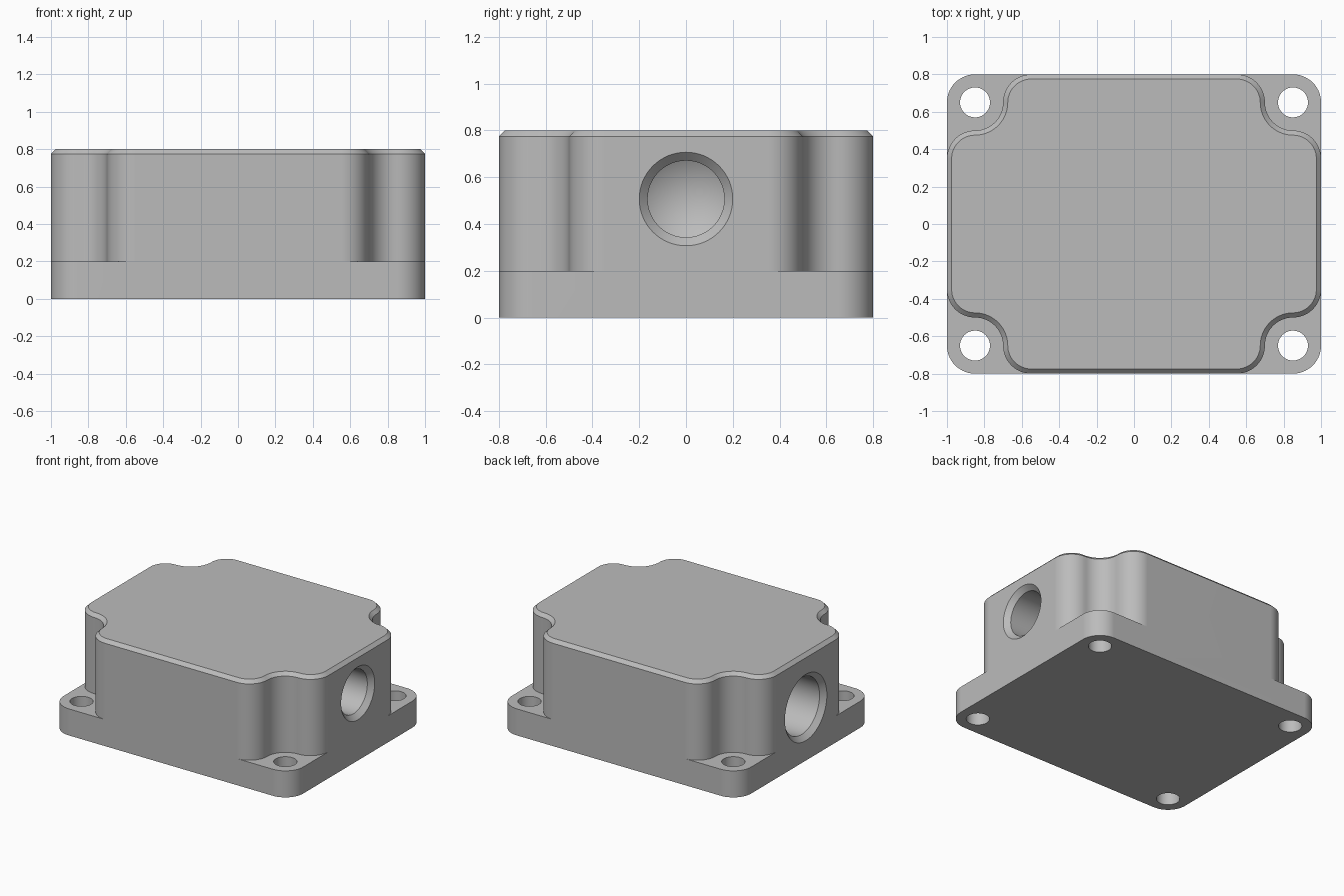
import bpy
import bmesh
from math import cos, sin, pi, radians

cube = bpy.data.objects.get("Cube")
if cube:
    bpy.data.objects.remove(cube, do_unlink=True)

HX, HY = 1.0, 0.8             # half length and half width
BASE, TOP = 0.2, 0.8          # flange height, full height
R = 0.15                      # corner and boss radius
BEVEL = 0.025
BOLT_X, BOLT_Y = HX - R, HY - R
SEG = 14

grey = bpy.data.materials.new("cast_grey")
grey.use_nodes = True
colour = (0.5, 0.5, 0.5, 1)
grey.diffuse_color = colour
grey.node_tree.nodes["Principled BSDF"].inputs["Base Color"].default_value = colour


def arc(cx, cy, r, start, end):
    steps = [start + (end - start) * i / SEG for i in range(SEG + 1)]
    return [(cx + r * cos(a), cy + r * sin(a)) for a in steps]


def flange_corner():
    """Rounded corner, running from the side edge to the back edge."""
    return [(HX, BOLT_Y - 2 * R)] + arc(BOLT_X, BOLT_Y, R, 0, pi / 2) + [(BOLT_X - 2 * R, HY)]


def body_corner(inset):
    """Convex, concave, convex corner that wraps around the bolt."""
    out, hollow = R - inset, R + inset
    return (arc(BOLT_X, BOLT_Y - 2 * R, out, 0, pi / 2)
            + arc(BOLT_X, BOLT_Y, hollow, 1.5 * pi, pi)[1:]
            + arc(BOLT_X - 2 * R, BOLT_Y, out, 0, pi / 2)[1:])


def mirrored(points):
    """Four counter-clockwise corners from one."""
    corners = []
    for sx, sy in ((1, 1), (-1, 1), (-1, -1), (1, -1)):
        corner = [(x * sx, y * sy) for x, y in points]
        corners.append(corner if sx * sy > 0 else corner[::-1])
    return corners


def finish(bm, name):
    bmesh.ops.recalc_face_normals(bm, faces=bm.faces)
    mesh = bpy.data.meshes.new(name)
    bm.to_mesh(mesh)
    bm.free()
    obj = bpy.data.objects.new(name, mesh)
    mesh.materials.append(grey)
    bpy.context.collection.objects.link(obj)
    return obj


def bridge(bm, low, high):
    n = len(low)
    for i in range(n):
        j = (i + 1) % n
        bm.faces.new((low[i], low[j], high[j], high[i]))


# Housing: flange, ledges, body wall and chamfered lid as one solid
bm = bmesh.new()


def corner_verts(points, z):
    return [[bm.verts.new((x, y, z)) for x, y in c] for c in mirrored(points)]


floor = corner_verts(flange_corner(), 0)
ledge = corner_verts(flange_corner(), BASE)
foot = corner_verts(body_corner(0), BASE)
shoulder = corner_verts(body_corner(0), TOP - BEVEL)
lid = corner_verts(body_corner(BEVEL), TOP)
for outer, inner in zip(ledge, foot):
    for end in (0, -1):
        bm.verts.remove(inner[end])
        inner[end] = outer[end]
    bm.faces.new(outer + inner[-2:0:-1])
floor, ledge, foot, shoulder, lid = [sum(c, []) for c in (floor, ledge, foot, shoulder, lid)]
for low, high in ((floor, ledge), (foot, shoulder), (shoulder, lid)):
    bridge(bm, low, high)
bm.faces.new(floor[::-1])
bm.faces.new(lid)
housing = finish(bm, "housing")


# Hole cutters
def bore_cutter(name, side, z, rim, depth=0.4, count=64):
    """Countersunk blind hole with a drill-point end."""
    bm = bmesh.new()
    chamfer, over = 0.036, 0.04
    bore = rim - chamfer
    rings = []
    for d, r in ((-over, rim + over), (chamfer, bore), (depth, bore)):
        rings.append([bm.verts.new((side * (HX - d), r * cos(2 * pi * i / count),
                                    z + r * sin(2 * pi * i / count))) for i in range(count)])
    bridge(bm, rings[0], rings[1])
    bridge(bm, rings[1], rings[2])
    bm.faces.new(rings[0])
    tip = bm.verts.new((side * (HX - depth - 0.6 * bore), 0, z))
    for i in range(count):
        bm.faces.new((rings[2][i], rings[2][(i + 1) % count], tip))
    return finish(bm, name)


def bolt_cutter(x, y):
    bpy.ops.mesh.primitive_cylinder_add(vertices=40, radius=0.08, depth=1, location=(x, y, BASE / 2))
    obj = bpy.context.object
    obj.name = "bolt_hole_cutter"
    obj.data.materials.append(grey)
    return obj


cutters = [bore_cutter("left_bore_cutter", 1, 0.507, 0.2),
           bore_cutter("right_bore_cutter", -1, 0.4, 0.25)]
cutters += [bolt_cutter(sx * BOLT_X, sy * BOLT_Y) for sx in (1, -1) for sy in (1, -1)]

# Cut the holes
bpy.ops.object.select_all(action='DESELECT')
housing.select_set(True)
bpy.context.view_layer.objects.active = housing
for cutter in cutters:
    cutter.hide_render = True
    mod = housing.modifiers.new("hole", 'BOOLEAN')
    mod.operation = 'DIFFERENCE'
    mod.solver = 'EXACT'
    mod.object = cutter
    bpy.ops.object.modifier_apply(modifier=mod.name)
    bpy.data.objects.remove(cutter, do_unlink=True)

# Smooth curved walls, crisp edges
bpy.ops.object.shade_smooth_by_angle(angle=radians(25))
weighted = housing.modifiers.new("even_shading", 'WEIGHTED_NORMAL')
weighted.keep_sharp = True
